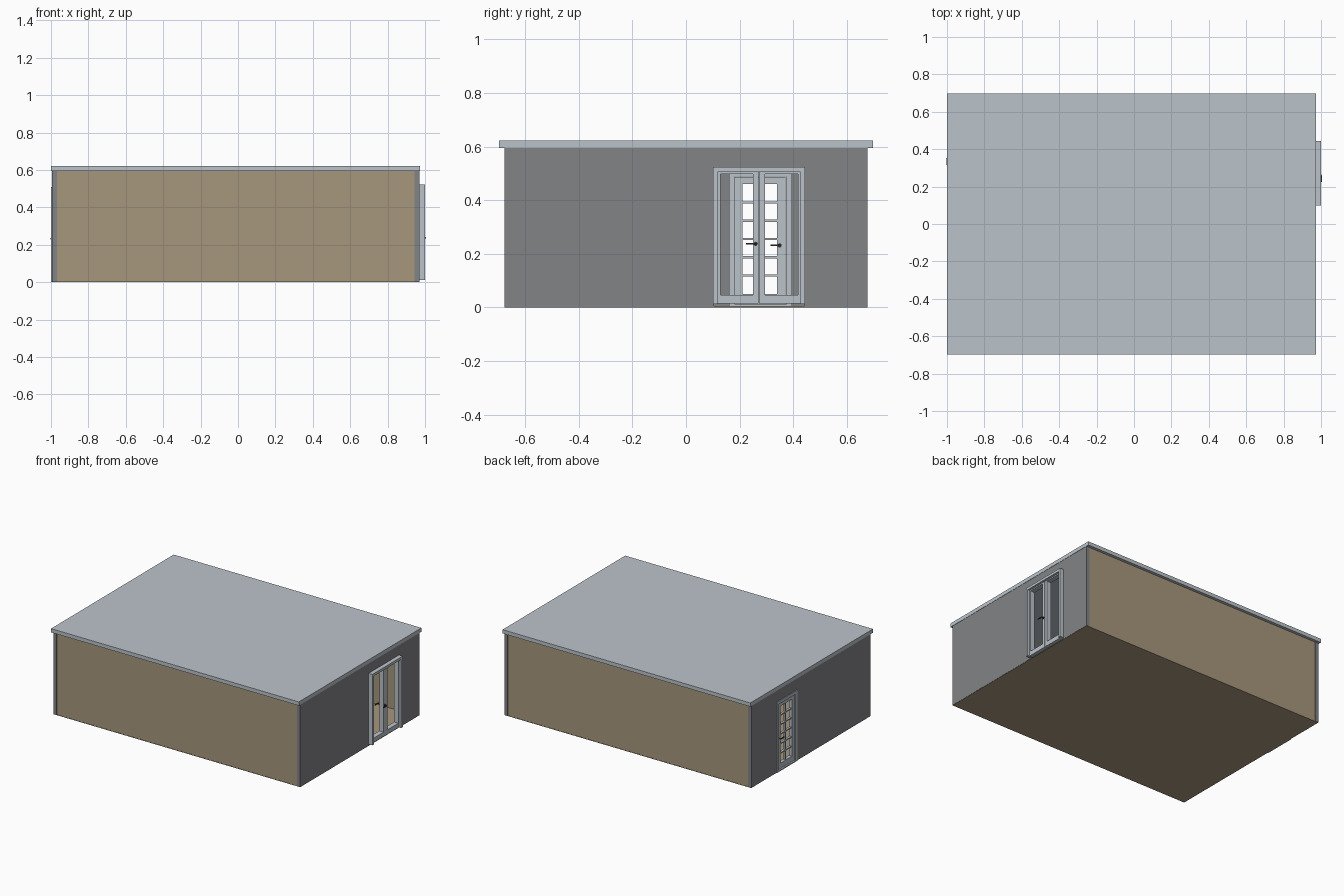
import bpy, bmesh, math
from mathutils import Matrix, Vector

if "Cube" in bpy.data.objects:
    bpy.data.objects.remove(bpy.data.objects["Cube"])


def material(name, rgb):
    m = bpy.data.materials.new(name)
    m.diffuse_color = (*rgb, 1.0)
    m.use_nodes = True
    m.node_tree.nodes["Principled BSDF"].inputs["Base Color"].default_value = m.diffuse_color
    return m


TRIM = material("pale_blue_grey", (0.50, 0.55, 0.59))
TAN = material("tan", (0.39, 0.31, 0.205))
GREY = material("mid_grey", (0.224, 0.228, 0.24))
DARK = material("dark_handle", (0.035, 0.035, 0.035))


def finish(bm, name, mat):
    bmesh.ops.recalc_face_normals(bm, faces=bm.faces)
    me = bpy.data.meshes.new(name)
    bm.to_mesh(me)
    bm.free()
    me.materials.append(mat)
    ob = bpy.data.objects.new(name, me)
    bpy.context.collection.objects.link(ob)
    return ob


def boxes(name, mat, items):
    """One object from boxes given as (x0, x1, y0, y1, z0, z1)."""
    bm = bmesh.new()
    for x0, x1, y0, y1, z0, z1 in items:
        mtx = Matrix.Translation(((x0 + x1) / 2, (y0 + y1) / 2, (z0 + z1) / 2))
        mtx = mtx @ Matrix.Diagonal((x1 - x0, y1 - y0, z1 - z0, 1))
        bmesh.ops.create_cube(bm, size=1, matrix=mtx)
    return finish(bm, name, mat)


def end_wall(name, x0, x1, hy0, hy1, hz):
    """End wall with a doorway, extruded along x from a notched outline."""
    bm = bmesh.new()
    b, t, w = 0.002, 0.597, 0.678
    pts = [(-w, b), (hy0, b), (hy0, hz), (hy1, hz), (hy1, b), (w, b), (w, t), (-w, t)]
    f = bm.faces.new([bm.verts.new((x0, y, z)) for y, z in pts])
    ext = bmesh.ops.extrude_face_region(bm, geom=[f])
    vs = [v for v in ext["geom"] if isinstance(v, bmesh.types.BMVert)]
    bmesh.ops.translate(bm, verts=vs, vec=(x1 - x0, 0, 0))
    return finish(bm, name, GREY)


def handle(name, x, y, z, out, lever):
    """Round rose with a lever, on the face pointing along out."""
    bm = bmesh.new()
    rot = Matrix.Rotation(math.pi / 2, 4, 'Y')
    for r, depth in ((0.008, 0.006), (0.004, 0.02)):
        bmesh.ops.create_cone(bm, cap_ends=True, segments=12, radius1=r, radius2=r,
                              depth=depth,
                              matrix=Matrix.Translation((x + out * depth / 2, y, z)) @ rot)
    mtx = Matrix.Translation((x + out * 0.018, y + lever / 2, z))
    bmesh.ops.create_cube(bm, size=1,
                          matrix=mtx @ Matrix.Diagonal((0.006, abs(lever), 0.006, 1)))
    return finish(bm, name, DARK)


# shell
boxes("roof", TRIM, [(-1.0, 0.972, -0.697, 0.697, 0.595, 0.622)])
boxes("floor", TAN, [(-0.993, 0.969, -0.677, 0.677, 0.0, 0.005)])
for name, s in (("front_wall", -1), ("back_wall", 1)):
    y0, y1 = sorted((s * 0.650, s * 0.676))
    boxes(name, TAN, [(-0.969, 0.945, y0, y1, 0.002, 0.597)])
end_wall("right_wall", 0.945, 0.970, 0.105, 0.442, 0.515)
end_wall("left_wall", -0.995, -0.969, 0.163, 0.392, 0.505)


def frame(name, x0, x1, y0, y1, z0, z1, w, sill):
    """Door surround: two jambs, a head and an optional sill."""
    parts = [(x0, x1, y0, y0 + w, z0, z1), (x0, x1, y1 - w, y1, z0, z1),
             (x0, x1, y0 + w, y1 - w, z1 - w, z1)]
    if sill:
        parts.append((x0, x1, y0 + w, y1 - w, z0, z0 + sill))
    return boxes(name, TRIM, parts)


# double glazed-style door on the right wall
frame("double_door_casing", 0.965, 1.0, 0.100, 0.445, 0.012, 0.523, 0.018, 0)
for name, y0, y1, a, b in (("double_door_left_leaf", 0.116, 0.2705, 0.128, 0.250),
                           ("double_door_right_leaf", 0.2715, 0.429, 0.294, 0.418)):
    x0, x1 = 0.950, 0.984
    boxes(name, TRIM, [(x0, x1, y0, a, 0.014, 0.515), (x0, x1, b, y1, 0.014, 0.515),
                       (x0, x1, a, b, 0.014, 0.046), (x0, x1, a, b, 0.497, 0.515)])
handle("double_door_outer_handle", 0.983, 0.260, 0.237, 1, -0.036)
handle("double_door_inner_handle", 0.951, 0.260, 0.237, -1, -0.036)

# single twelve-pane door on the left wall
frame("pane_door_frame", -1.0, -0.960, 0.160, 0.395, 0.002, 0.510, 0.022, 0.008)
x0, x1 = -0.990, -0.966
leaf = [(x0, x1, 0.183, 0.210, 0.011, 0.487), (x0, x1, 0.340, 0.372, 0.011, 0.487),
        (x0, x1, 0.210, 0.340, 0.011, 0.050), (x0, x1, 0.210, 0.340, 0.460, 0.487)]
boxes("pane_door_leaf", TRIM, leaf)
bars = [(x0 + 0.004, x1 - 0.004, 0.210, 0.340, z - 0.004, z + 0.004)
        for z in (0.050 + 0.410 * i / 6 for i in range(1, 6))]
bars.append((x0 + 0.005, x1 - 0.005, 0.271, 0.279, 0.050, 0.460))
boxes("pane_door_bars", TRIM, bars)
handle("pane_door_inner_handle", -0.967, 0.349, 0.231, 1, -0.034)
handle("pane_door_outer_handle", -0.982, 0.349, 0.231, -1, -0.034)
